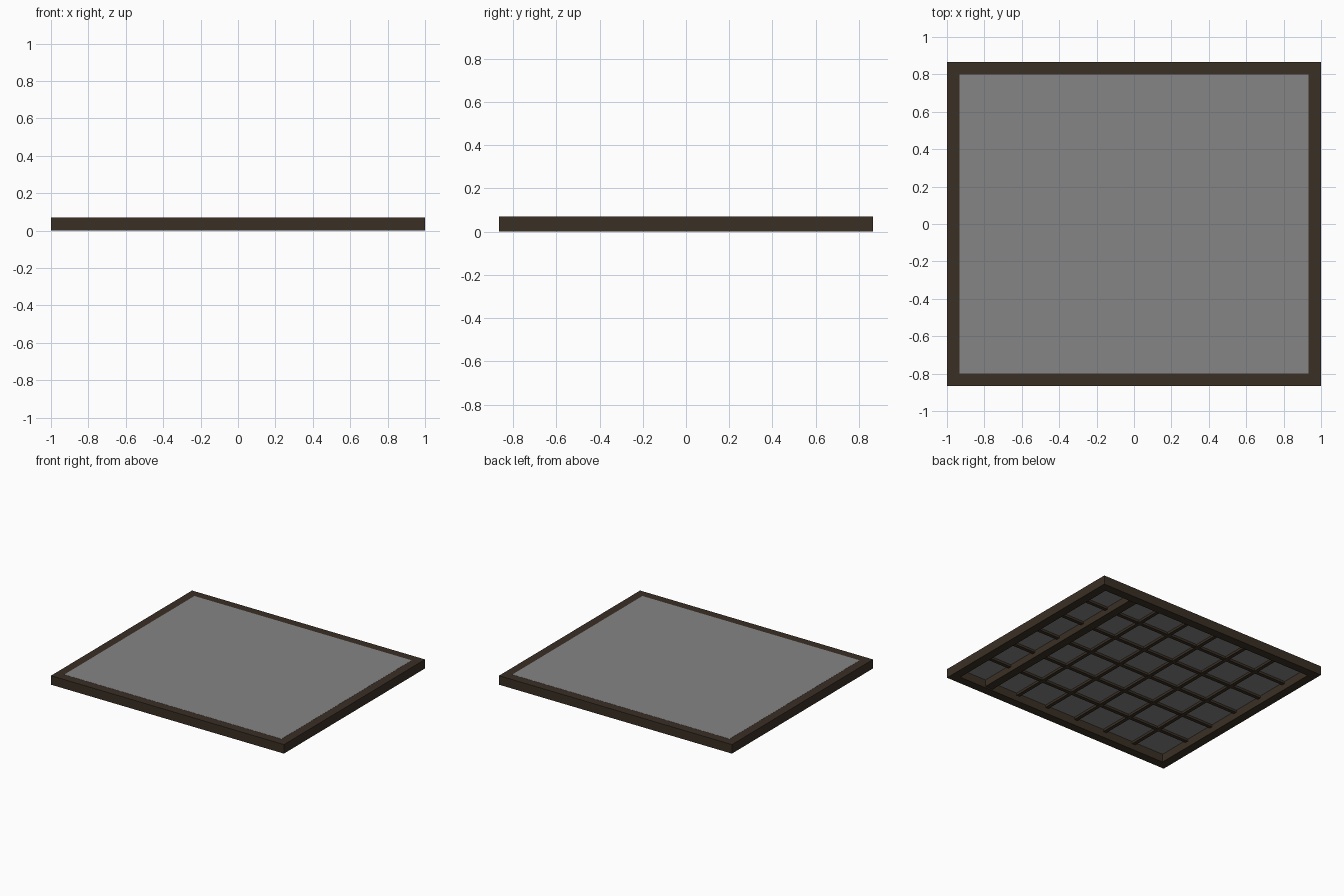
import bpy

if "Cube" in bpy.data.objects:
    bpy.data.objects.remove(bpy.data.objects["Cube"])

W, D, H = 2.0, 1.73, 0.07      # overall size
B = 0.067                      # frame border width
NX, NY = 7, 6                  # lattice cells


def material(name, rgb):
    m = bpy.data.materials.new(name)
    m.diffuse_color = (*rgb, 1)
    m.use_nodes = True
    m.node_tree.nodes["Principled BSDF"].inputs["Base Color"].default_value = m.diffuse_color
    return m


wood = material("dark brown wood", (0.042, 0.029, 0.018))
paper = material("grey panel", (0.235, 0.235, 0.235))


def box(name, x, y, z, mat):
    """Box from (min, max) ranges on each axis."""
    bpy.ops.mesh.primitive_cube_add(
        size=1, location=[(r[0] + r[1]) / 2 for r in (x, y, z)])
    ob = bpy.context.object
    ob.name = name
    ob.scale = [r[1] - r[0] for r in (x, y, z)]
    bpy.ops.object.transform_apply(location=False, rotation=False, scale=True)
    ob.data.materials.append(mat)
    return ob


ix, iy = W / 2 - B, D / 2 - B  # half size of the opening

# Outer frame: full-length rails front and back, stiles between them
for side, s in (("front", -1), ("back", 1)):
    box(side + "_rail", (-W / 2, W / 2), sorted((s * iy, s * D / 2)), (0, H), wood)
for side, s in (("left", -1), ("right", 1)):
    box(side + "_stile", sorted((s * ix, s * W / 2)), (-iy, iy), (0, H), wood)

# Thin sheet filling the opening, flush with the top
box("panel", (-ix, ix), (-iy, iy), (H - 0.007, H + 0.001), paper)

# Lattice under the sheet; the rightmost cross bar is a deep one
t, z0, z1 = 0.014, 0.045, H - 0.006
for i in range(1, NX):
    x = -ix + 2 * ix * i / NX
    if i == NX - 1:
        box("deep_cross_bar", (x - 0.03, x + 0.035), (-iy, iy), (0.01, z1), wood)
    else:
        box("lattice_cross_bar", (x - t, x + t), (-iy, iy), (z0, z1), wood)
for j in range(1, NY):
    y = -iy + 2 * iy * j / NY
    box("lattice_long_bar", (-ix, ix), (y - t, y + t), (z0 + 0.001, z1), wood)
